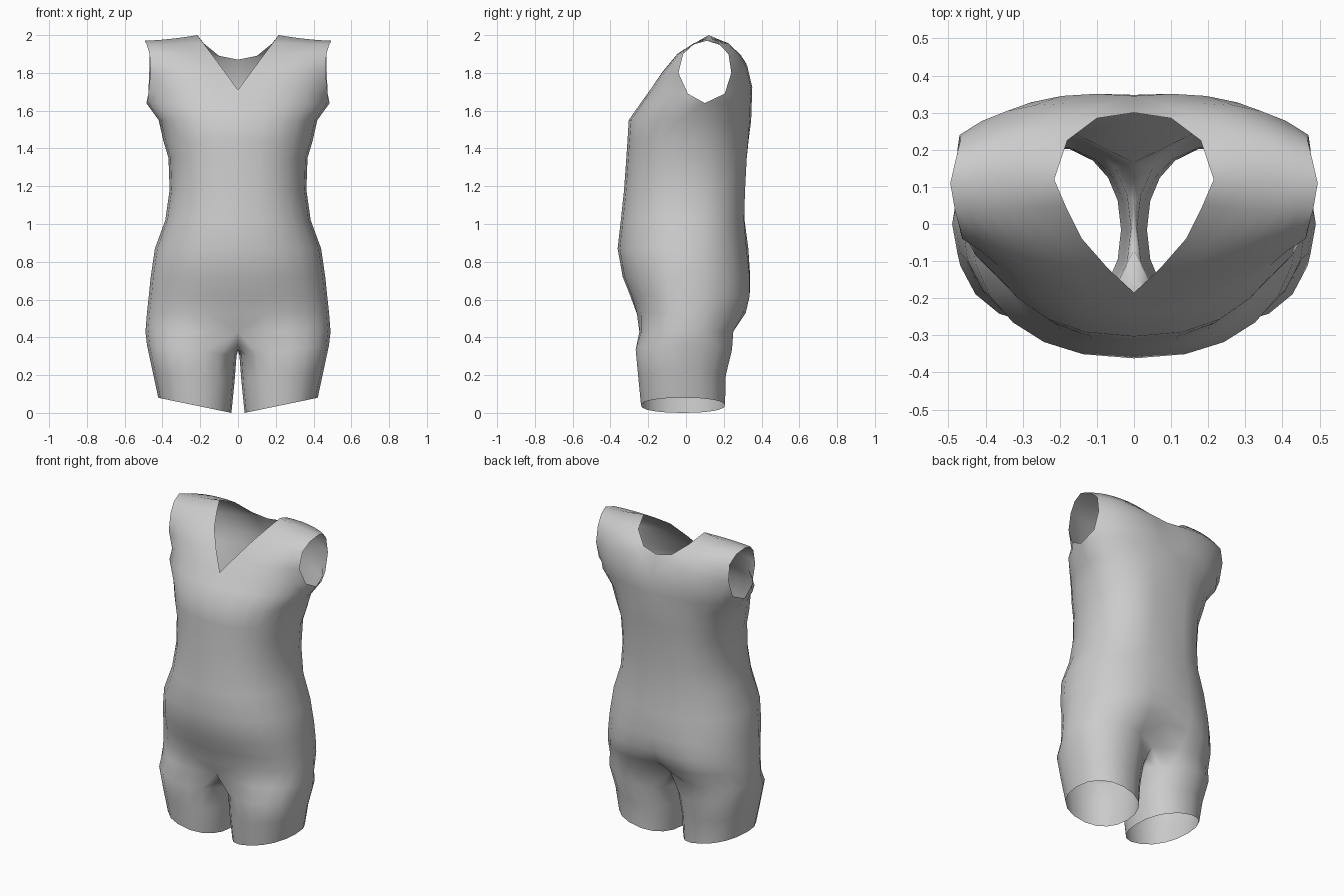
import bpy, bmesh
from math import sin, cos, pi, radians, copysign
from mathutils import Vector

if "Cube" in bpy.data.objects:
    bpy.data.objects.remove(bpy.data.objects["Cube"])

bm = bmesh.new()
N = 12  # segments from front centre round the side to back centre


def spow(v, p):
    return copysign(abs(v) ** p, v)


def verts(points):
    return [bm.verts.new(p) for p in points]


def bridge(a, b, closed=False):
    n = len(a)
    for i in range(n if closed else n - 1):
        j = (i + 1) % n
        quad = list(dict.fromkeys((a[i], a[j], b[j], b[i])))
        if len(quad) > 2:
            bm.faces.new(quad)


def half_ring(z, w, front, back, side_y, dip_f=0, dip_b=0):
    pts = []
    for i in range(N + 1):
        a = pi * i / N
        c = spow(cos(a), 0.9)
        y = side_y - c * (side_y - front if c > 0 else back - side_y)
        y += {0: dip_f, 1: dip_f * 0.3, N: -dip_b, N - 1: -dip_b * 0.3}.get(i, 0)
        pts.append((w * abs(sin(a)) ** 0.86 if 0 < i < N else 0, y, z))
    return verts(pts)


# Torso: height, half width, front, back, side y, centre dips
torso = [half_ring(*r) for r in (
    (0.43, 0.49, -0.270, 0.285, 0.00, 0.05, 0.12),
    (0.53, 0.482, -0.272, 0.345, 0.00, 0.01, 0.06),
    (0.62, 0.472, -0.295, 0.357, 0.00, 0, 0.03),
    (0.72, 0.462, -0.335, 0.350, 0.00, 0, 0.01),
    (0.87, 0.44, -0.362, 0.330, 0.00),
    (1.02, 0.385, -0.345, 0.320, 0.01, 0, 0.01),
    (1.18, 0.362, -0.328, 0.328, 0.02, 0, 0.02),
    (1.35, 0.368, -0.316, 0.337, 0.03, 0, 0.02),
    (1.44, 0.395, -0.310, 0.341, 0.05, 0, 0.01),
    (1.55, 0.42, -0.303, 0.345, 0.08),
    (1.64, 0.485, -0.240, 0.348, 0.10))]
for a, b in zip(torso, torso[1:]):
    bridge(a, b)


# Yoke rows: curves from the neckline out to the armhole
def row(inner, ctrl, outer):
    p, c, q = map(Vector, (inner, ctrl, outer))
    ts = [k / 6 for k in range(7)]
    return verts([p * (1 - t) ** 2 + c * 2 * t * (1 - t) + q * t * t for t in ts])


shoulder = row((0.215, 0.12, 2.0), (0.36, 0.12, 1.975), (0.495, 0.11, 1.97))
front_rows = [torso[-1][:7],
              row((0, -0.185, 1.71), (0.35, -0.215, 1.72), (0.475, 0.01, 1.69)),
              row((0.07, -0.12, 1.805), (0.32, -0.15, 1.80), (0.463, -0.04, 1.80)),
              row((0.14, -0.04, 1.90), (0.34, -0.06, 1.90), (0.468, -0.015, 1.90)),
              row((0.185, 0.05, 1.96), (0.36, 0.03, 1.955), (0.483, 0.04, 1.95)),
              shoulder]
back_rows = [torso[-1][6:][::-1],
             row((0, 0.345, 1.73), (0.32, 0.38, 1.71), (0.475, 0.205, 1.69)),
             row((0, 0.30, 1.87), (0.30, 0.37, 1.81), (0.47, 0.24, 1.80)),
             row((0.10, 0.285, 1.89), (0.30, 0.31, 1.90), (0.468, 0.225, 1.90)),
             row((0.18, 0.225, 1.955), (0.36, 0.23, 1.965), (0.48, 0.175, 1.95)),
             shoulder]
for rows in (front_rows, back_rows):
    for a, b in zip(rows, rows[1:]):
        bridge(a, b)

# Crotch curve along the centre, back to front
crotch = verts([(0, y, z) for y, z in
                ((0.12, 0.37), (0.06, 0.34), (0, 0.33), (-0.07, 0.335), (-0.15, 0.36))])


# Legs: full rings, tilted so the inside hangs lower
def leg_ring(z_in, z_out, x_in, x_out, front, back):
    cx, cy = (x_in + x_out) / 2, (front + back) / 2
    rx, ry = (x_out - x_in) / 2, (back - front) / 2
    angles = [-125 + 250 * i / N for i in range(N + 1)]
    angles += [125 + 110 * i / 6 for i in range(1, 6)]
    pts = []
    for d in angles:
        c, s = spow(cos(radians(d)), 0.9), spow(sin(radians(d)), 0.9)
        pts.append((cx + rx * c, cy + ry * s, z_in + (z_out - z_in) * (c + 1) / 2))
    return verts(pts)


legs = [torso[0] + crotch,
        leg_ring(0.30, 0.36, 0.008, 0.482, -0.268, 0.245),
        leg_ring(0.17, 0.22, 0.018, 0.452, -0.255, 0.212),
        leg_ring(0.0, 0.08, 0.035, 0.422, -0.24, 0.208)]
for a, b in zip(legs, legs[1:]):
    bridge(a, b, closed=True)

bmesh.ops.recalc_face_normals(bm, faces=bm.faces)
if sum(f.normal.dot(f.calc_center_median()) * (f.calc_center_median().z > 0.5)
       for f in bm.faces) < 0:
    bmesh.ops.reverse_faces(bm, faces=bm.faces)
mesh = bpy.data.meshes.new("bodysuit")
bm.to_mesh(mesh)
bm.free()
mesh.shade_smooth()
suit = bpy.data.objects.new("bodysuit", mesh)
bpy.context.collection.objects.link(suit)

# Mirror the half to the left side
mirror = suit.modifiers.new("mirror", 'MIRROR')
mirror.use_clip = True
mirror.merge_threshold = 0.001
